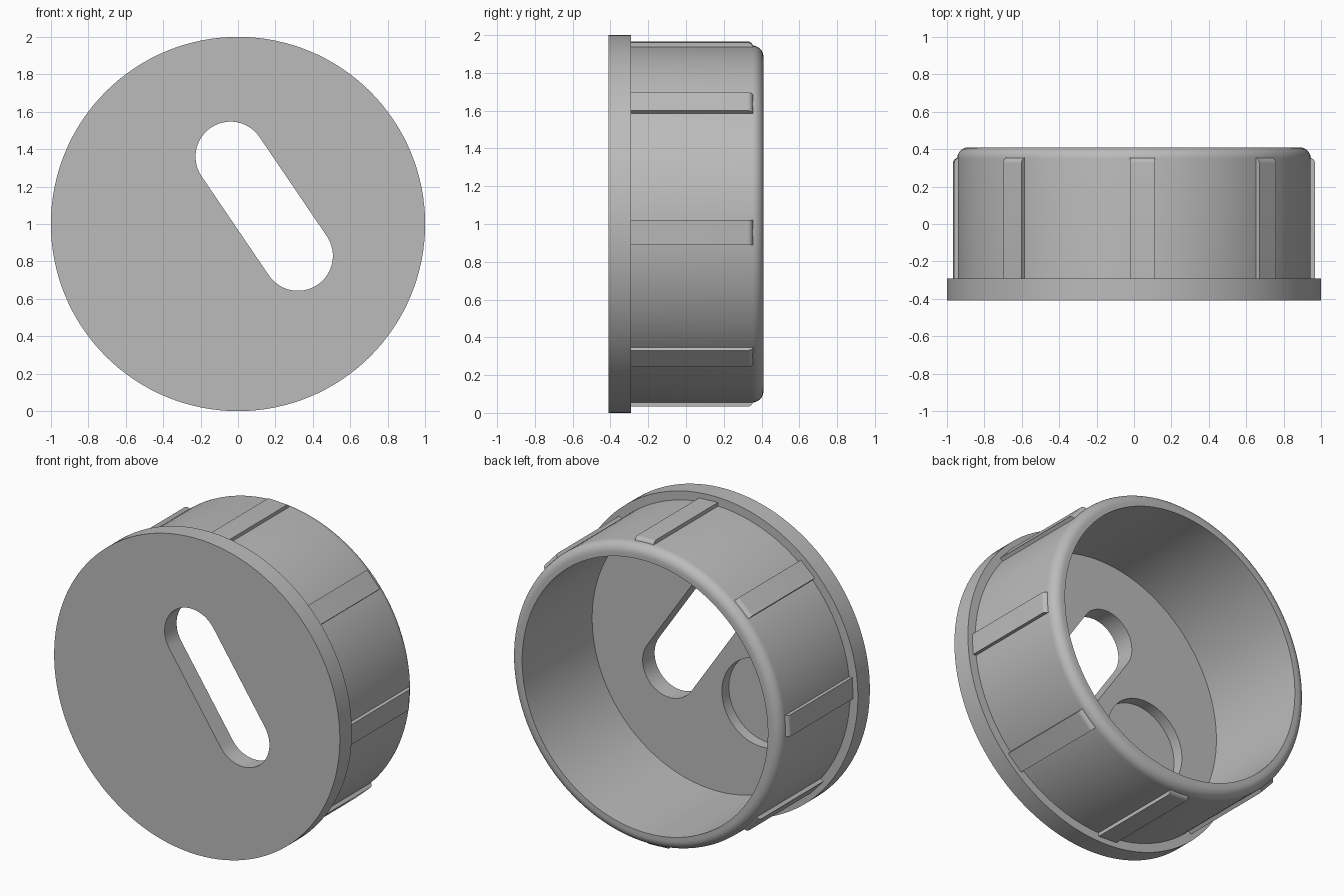
import bpy, bmesh, math
from mathutils import Matrix, Vector

if "Cube" in bpy.data.objects:
    bpy.data.objects.remove(bpy.data.objects["Cube"])

SEGMENTS = 128
FRONT, FLOOR, BACK = -0.41, -0.29, 0.41      # plate front, plate inside, open rim
WALL_OUT, WALL_IN, FILLET = 0.945, 0.86, 0.06

grey = bpy.data.materials.new("plain grey")
grey.diffuse_color = (0.5, 0.5, 0.5, 1)
grey.use_nodes = True
grey.node_tree.nodes["Principled BSDF"].inputs["Base Color"].default_value = grey.diffuse_color


def make_object(name, bm):
    bmesh.ops.recalc_face_normals(bm, faces=bm.faces)
    mesh = bpy.data.meshes.new(name)
    bm.to_mesh(mesh)
    bm.free()
    mesh.materials.append(grey)
    obj = bpy.data.objects.new(name, mesh)
    bpy.context.collection.objects.link(obj)
    return obj


def activate(obj):
    bpy.ops.object.select_all(action='DESELECT')
    obj.select_set(True)
    bpy.context.view_layer.objects.active = obj


def prism(name, outline, y0, y1):
    """Extrude an (x, z) outline along y."""
    bm = bmesh.new()
    face = bm.faces.new([bm.verts.new((x, y0, z)) for x, z in outline])
    ext = bmesh.ops.extrude_face_region(bm, geom=[face])["geom"]
    bmesh.ops.translate(bm, vec=(0, y1 - y0, 0),
                        verts=[v for v in ext if isinstance(v, bmesh.types.BMVert)])
    return make_object(name, bm)


def arc(cx, cz, r, start, end, steps):
    return [(cx + r * math.cos(start + (end - start) * i / steps),
             cz + r * math.sin(start + (end - start) * i / steps)) for i in range(steps + 1)]


# Cap body: (radius, y) profile turned about the y axis
profile = [(0, FRONT), (1, FRONT), (1, FLOOR), (WALL_OUT, FLOOR)]
profile += arc(WALL_OUT - FILLET, BACK - FILLET, FILLET, 0, math.pi / 2, 8)
profile += [(WALL_IN, BACK), (WALL_IN, FLOOR), (0, FLOOR)]
bm = bmesh.new()
verts = [bm.verts.new((r, y, 1)) for r, y in profile]
edges = [bm.edges.new(pair) for pair in zip(verts, verts[1:])]
bmesh.ops.spin(bm, geom=verts + edges, cent=(0, 0, 1), axis=(0, 1, 0),
               angle=math.tau, steps=SEGMENTS, use_duplicate=False)
bmesh.ops.remove_doubles(bm, verts=bm.verts, dist=1e-5)
body = make_object("cap_body", bm)

# Slanted through slot and round blind pocket
top, low, slot_r = Vector((-0.04, 1.36)), Vector((0.32, 0.83)), 0.187
along = math.atan2(low.y - top.y, low.x - top.x)
slot = arc(low.x, low.y, slot_r, along - math.pi / 2, along + math.pi / 2, 24)
slot += arc(top.x, top.y, slot_r, along + math.pi / 2, along + 1.5 * math.pi, 24)
pocket = arc(-0.325, 0.78, 0.277, 0, math.tau, 64)[:-1]
cutters = [prism("slot_cutter", slot, FRONT - 0.1, FLOOR + 0.1),
           prism("pocket_cutter", pocket, FLOOR - 0.07, FLOOR + 0.1)]
for cutter in cutters:
    cutter.hide_render = True
    activate(body)
    mod = body.modifiers.new("cut", 'BOOLEAN')
    mod.operation, mod.solver, mod.object = 'DIFFERENCE', 'EXACT', cutter
    bpy.ops.object.modifier_apply(modifier=mod.name)
    bpy.data.objects.remove(cutter)

# Eight grip ribs with a rounded end, spaced around the wall
RIB_OUT, RIB_END, RIB_HALF, RIB_ROUND = 0.965, 0.355, 0.066, 0.03
side = [(0.92, FLOOR - 0.02), (RIB_OUT, FLOOR - 0.02)]
side += arc(RIB_OUT - RIB_ROUND, RIB_END - RIB_ROUND, RIB_ROUND, 0, math.pi / 2, 6)
side += [(0.92, RIB_END)]
bm = bmesh.new()
for i in range(8):
    turn = Matrix.Translation((0, 0, 1)) @ Matrix.Rotation(math.radians(2.7 + 45 * i), 4, 'Y')
    rings = [[bm.verts.new(turn @ Vector((r, y, s * RIB_HALF))) for r, y in side]
             for s in (-1, 1)]
    for ring in rings:
        bm.faces.new(ring)
    for a in range(len(side)):
        b = (a + 1) % len(side)
        bm.faces.new((rings[0][a], rings[0][b], rings[1][b], rings[1][a]))
ribs = make_object("grip_ribs", bm)

for obj in (body, ribs):
    activate(obj)
    bpy.ops.object.shade_smooth_by_angle(angle=math.radians(30))
